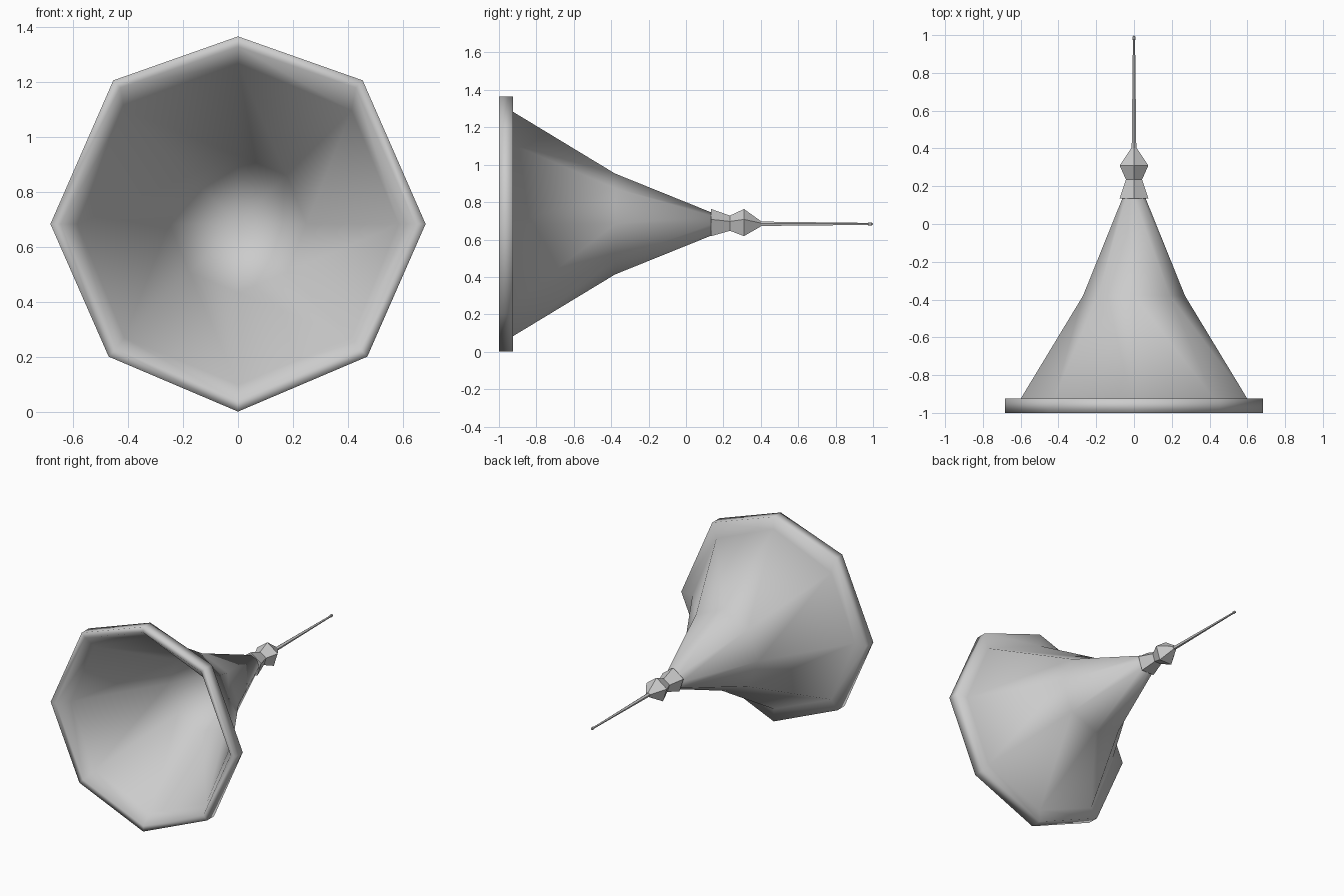
import bpy, bmesh
from math import sin, cos, tau

cube = bpy.data.objects.get("Cube")
if cube:
    bpy.data.objects.remove(cube)

AXIS_Z = 0.683

metal = bpy.data.materials.new("plain_grey")
metal.use_nodes = True
GREY = (0.6, 0.6, 0.6, 1)
metal.diffuse_color = GREY
metal.node_tree.nodes["Principled BSDF"].inputs["Base Color"].default_value = GREY


def lathe(name, profile, sides, smooth):
    """Turn (y, radius) pairs about the long axis; a zero radius is a tip."""
    bm = bmesh.new()
    rings = []
    for y, r in profile:
        count = sides if r else 1
        rings.append([bm.verts.new((r * sin(tau * i / sides), y,
                                    AXIS_Z + r * cos(tau * i / sides)))
                      for i in range(count)])
    for a, b in zip(rings, rings[1:]):
        for i in range(sides):
            j = (i + 1) % sides
            corners = [a[i % len(a)], a[j % len(a)], b[j % len(b)], b[i % len(b)]]
            bm.faces.new(list(dict.fromkeys(corners)))
    bmesh.ops.recalc_face_normals(bm, faces=bm.faces)
    for f in bm.faces:
        f.smooth = smooth
    mesh = bpy.data.meshes.new(name)
    bm.to_mesh(mesh)
    bm.free()
    mesh.materials.append(metal)
    obj = bpy.data.objects.new(name, mesh)
    bpy.context.collection.objects.link(obj)
    return obj


# Flared bell: outer wall, rim, then the hollow inside
bell = lathe("bell", [(0.14, 0), (0.14, 0.06), (-0.38, 0.27), (-0.925, 0.6),
                      (-0.925, 0.683), (-1, 0.683), (-1, 0.645),
                      (-0.925, 0.585), (-0.38, 0.25), (0.12, 0)], 8, True)

# Slightly uneven rim corners
for v in bell.data.vertices:
    height = v.co.z - AXIS_Z
    if v.co.y < -0.9 and abs(v.co.x) > 0.45 and abs(height) > 0.45:
        v.co.x *= 0.94 if height > 0 else 0.975
        v.co.z += 0.04 if height > 0 else 0

# Faceted collar and knob behind the bell
lathe("collar", [(0.135, 0), (0.135, 0.08), (0.235, 0.045), (0.31, 0.08),
                 (0.4, 0.016), (0.4, 0)], 5, False)

# Thin tapering rod with a small bead at its end
lathe("rod", [(0.39, 0), (0.39, 0.013), (0.975, 0.006), (0.975, 0)], 5, False)
lathe("rod_bead", [(0.968, 0), (0.976, 0.009), (0.992, 0.009), (1, 0)], 6, False)
